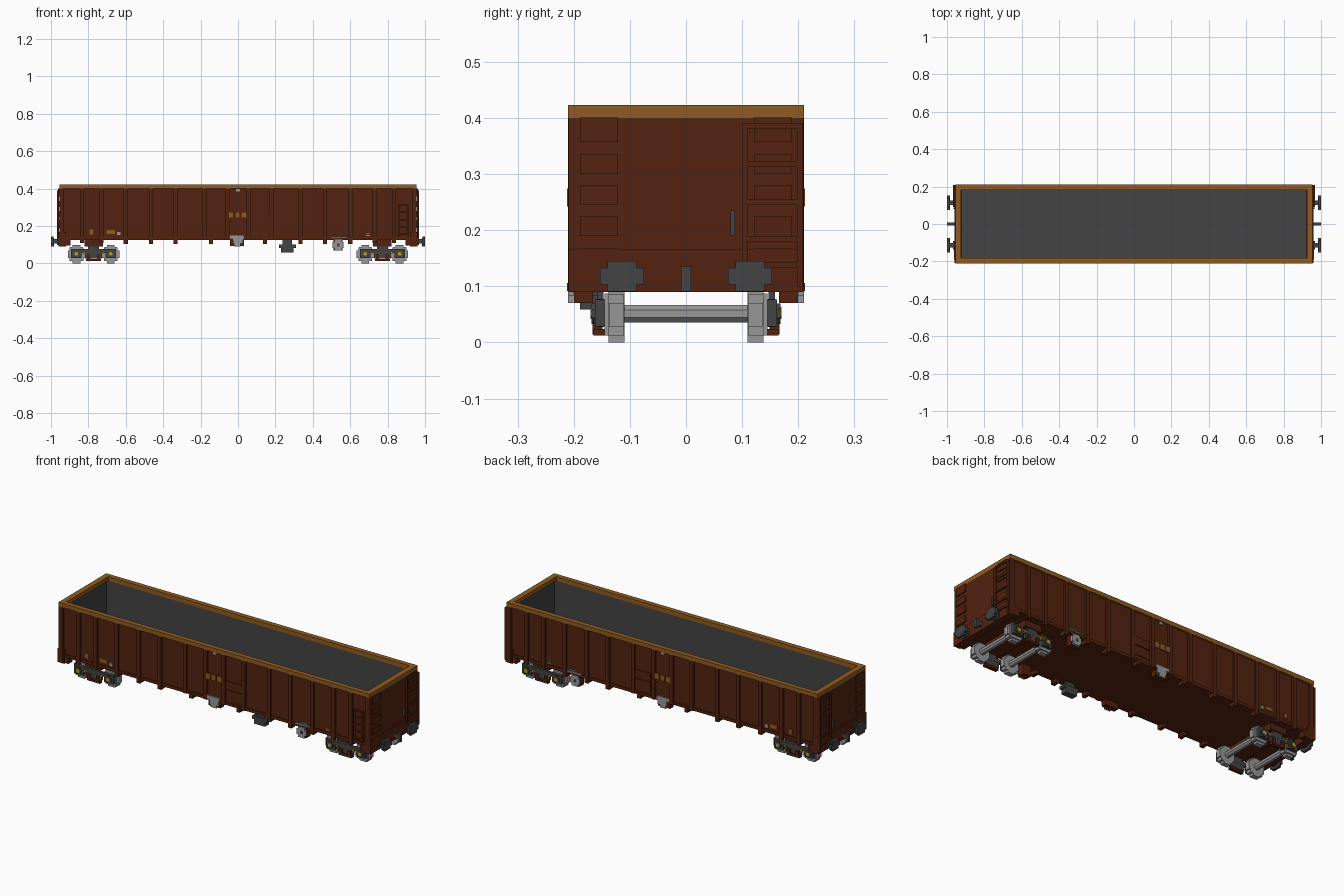
import bpy, bmesh, math
from mathutils import Matrix, Vector

if "Cube" in bpy.data.objects:
    bpy.data.objects.remove(bpy.data.objects["Cube"])


def material(name, rgb):
    m = bpy.data.materials.new(name)
    m.use_nodes = True
    col = (*rgb, 1)
    m.diffuse_color = col
    m.node_tree.nodes["Principled BSDF"].inputs["Base Color"].default_value = col
    return m


BROWN = material("rust brown", (0.085, 0.016, 0.005))
TAN = material("tan brown", (0.28, 0.105, 0.016))
DARK = material("dark grey", (0.056, 0.056, 0.056))
GREY = material("light grey", (0.31, 0.31, 0.31))
YELLOW = material("yellow", (0.58, 0.33, 0.006))


def finish(name, bm, *mats):
    bmesh.ops.recalc_face_normals(bm, faces=bm.faces)
    me = bpy.data.meshes.new(name)
    bm.to_mesh(me)
    bm.free()
    for m in mats:
        me.materials.append(m)
    ob = bpy.data.objects.new(name, me)
    bpy.context.collection.objects.link(ob)
    return ob


def boxes(name, mat, items, mx=False, my=False):
    """One object from (centre, size) boxes, optionally repeated in mirrored x and y."""
    bm = bmesh.new()
    for c, s in items:
        for sx in ((1, -1) if mx else (1,)):
            for sy in ((1, -1) if my else (1,)):
                loc = Matrix.Translation((c[0] * sx, c[1] * sy, c[2]))
                bmesh.ops.create_cube(bm, size=1, matrix=loc @ Matrix.Diagonal((*s, 1)))
    return finish(name, bm, mat)


def cylinder_y(name, mat, radius, length, places, sides=8):
    bm = bmesh.new()
    turn = Matrix.Rotation(math.pi / 2, 4, 'X') @ Matrix.Rotation(math.pi / sides, 4, 'Z')
    for p in places:
        bmesh.ops.create_cone(bm, cap_ends=True, segments=sides, radius1=radius, radius2=radius,
                              depth=length, matrix=Matrix.Translation(p) @ turn)
    return finish(name, bm, mat)


# Open wagon tub: outer shell brown, cavity dark
bm = bmesh.new()
bmesh.ops.create_cube(bm, size=1, matrix=Matrix.Translation((0, 0, 0.2625))
                      @ Matrix.Diagonal((1.9, 0.4, 0.275, 1)))
top = max(bm.faces, key=lambda f: f.calc_center_median().z)
bmesh.ops.inset_region(bm, faces=[top], thickness=0.018)
ext = bmesh.ops.extrude_face_region(bm, geom=[top])
for v in (g for g in ext["geom"] if isinstance(g, bmesh.types.BMVert)):
    v.co.z = 0.145
if top.is_valid:
    bmesh.ops.delete(bm, geom=[top], context='FACES_ONLY')
for f in bm.faces:
    if all(abs(v.co.x) < 0.94 and abs(v.co.y) < 0.19 for v in f.verts):
        f.material_index = 1
finish("wagon_tub", bm, BROWN, DARK)

# Top rim
boxes("top_rim_sides", TAN, [((0, 0.1965, 0.4115), (1.91, 0.027, 0.023))], my=True)
boxes("top_rim_ends", TAN, [((0.9395, 0, 0.4115), (0.031, 0.366, 0.023))], mx=True)

# Side ribs, some reaching below the sill
rib_x = [(0.055, .125), (0.18, .125), (0.335, .105), (0.465, .105), (0.6, .105),
         (0.73, .11), (0.835, .11), (0.94, .095)]
boxes("side_ribs", BROWN, [((x, 0.204, (0.4 + z) / 2), (0.022, 0.012, 0.4 - z)) for x, z in rib_x],
      mx=True, my=True)
boxes("sill_posts", BROWN, [((x, 0.19, 0.12), (0.02, 0.034, 0.03))
                            for x in (0.145, 0.335, 0.465, 0.6)], mx=True, my=True)
boxes("side_sill", BROWN, [((0, 0.2015, 0.133), (1.9, 0.007, 0.016))], my=True)
boxes("corner_skirts", BROWN, [((0.925, 0.19, 0.113), (0.06, 0.036, 0.035))], mx=True, my=True)

# Side door panel with raised frame
boxes("door_panel", BROWN, [((0.13, 0.2015, z), (0.115, 0.008, h))
                            for z, h in ((0.185, 0.05), (0.237, 0.045))], my=True)

# Ends: headstock, lower beam and pressed panels
boxes("headstock", BROWN, [((0.94, 0, 0.128), (0.04, 0.418, 0.076))], mx=True)
boxes("end_wall_plate", BROWN, [((0.952, 0, 0.28), (0.006, 0.418, 0.24))], mx=True)
boxes("end_panels", BROWN, [((0.957, 0.155, z), (0.01, 0.068, h)) for z, h in
                            ((.379, .044), (.318, .034), (.263, .034), (.207, .034), (.156, .022))],
      mx=True, my=True)

# End ladder and handles
boxes("end_ladder", BROWN,
      [((0.962, 0.105, 0.245), (0.01, 0.01, 0.29)), ((0.962, 0.203, 0.245), (0.01, 0.01, 0.29))]
      + [((0.964, 0.154, z), (0.008, 0.1, 0.01)) for z in (.385, .318, .25, .185, .138)], mx=True)
boxes("end_handle", DARK, [((0.96, 0.083, 0.213), (0.012, 0.008, 0.045))], mx=True)
boxes("side_ladder", BROWN, [((0.885, -0.206, z), (0.05, 0.008, 0.008))
                             for z in (.155, .195, .235, .275, .31)]
      + [((x, -0.206, 0.23), (0.008, 0.008, 0.17)) for x in (0.86, 0.91)])

# Buffers with stepped round heads, and couplers
boxes("buffer_heads", DARK, [((0.992, 0.114, 0.118), (0.014, 0.078, 0.03)),
                             ((0.992, 0.114, 0.118), (0.0138, 0.052, 0.055))], mx=True, my=True)
boxes("buffer_stems", DARK, [((0.972, 0.114, 0.118), (0.04, 0.025, 0.025)),
                             ((0.962, 0.114, 0.118), (0.01, 0.045, 0.04))], mx=True, my=True)
boxes("coupler", DARK, [((0.976, 0, 0.118), (0.036, 0.014, 0.02)),
                        ((0.992, 0, 0.113), (0.016, 0.018, 0.045))], mx=True)

# Running gear: two bogies, each with two wheelsets
BOGIE = 0.772
axle_x = [s * BOGIE + d for s in (1, -1) for d in (-0.092, 0.092)]
wheels = []
for x in axle_x:
    for w, h in ((0.092, 0.042), (0.074, 0.074), (0.042, 0.098)):
        wheels.append(((x, 0.124, 0.049), (w, 0.026 + h * 0.02, h)))
    wheels.append(((x, 0.141, 0.05), (0.066, 0.008, 0.075)))
boxes("wheels", GREY, wheels, my=True)
cylinder_y("axles", GREY, 0.0172, 0.23, [(x, 0, 0.051) for x in axle_x])
boxes("bogie_side_frames", DARK,
      [((BOGIE, 0.153, 0.066), (0.2, 0.014, 0.02)), ((BOGIE, 0.153, 0.052), (0.09, 0.013, 0.05)),
       ((BOGIE, 0.153, 0.083), (0.06, 0.012, 0.016))]
      + [((BOGIE + d, 0.153, 0.052), (0.056, 0.018, 0.048)) for d in (-0.092, 0.092)],
      mx=True, my=True)
cylinder_y("axle_box_rings", DARK, 0.02, 0.012,
           [(x, s * 0.162, 0.051) for x in axle_x for s in (1, -1)])
cylinder_y("axle_caps", YELLOW, 0.0105, 0.016,
           [(x, s * 0.162, 0.051) for x in axle_x for s in (1, -1)])
boxes("bogie_springs", BROWN, [((BOGIE + d, 0.158, 0.032), (0.018, 0.018, 0.036))
                               for d in (-0.026, 0.026)]
      + [((BOGIE, 0.155, 0.018), (0.08, 0.02, 0.012))], mx=True, my=True)
boxes("spring_pins", YELLOW, [((BOGIE + d, 0.163, 0.058), (0.012, 0.014, 0.01))
                              for d in (-0.05, 0.05)], mx=True, my=True)
boxes("bogie_bolster", BROWN, [((BOGIE, 0, 0.108), (0.1, 0.33, 0.036))], mx=True)

# Brake gear below the sill
boxes("brake_bracket", BROWN, [((-0.005, 0.185, 0.112), (0.075, 0.03, 0.036))], my=True)
boxes("brake_lever_plate", GREY, [((-0.012, 0.206, 0.143), (0.09, 0.007, 0.018)),
                                  ((0.0, 0.206, 0.122), (0.055, 0.007, 0.03)),
                                  ((-0.004, 0.206, 0.1), (0.036, 0.007, 0.016))], my=True)
boxes("valve_mount", BROWN, [((0.535, 0.183, 0.098), (0.05, 0.034, 0.056))], my=True)
boxes("valve_wheel", GREY, [((0.535, 0.205, 0.099), (0.058, 0.01, 0.03)),
                            ((0.535, 0.205, 0.099), (0.04, 0.0098, 0.058))], my=True)
boxes("valve_hub", DARK, [((0.535, 0.209, 0.099), (0.014, 0.006, 0.014))], my=True)
boxes("valve_rod", GREY, [((0.54, 0.207, 0.142), (0.085, 0.006, 0.006)),
                          ((0.55, 0.207, 0.152), (0.045, 0.006, 0.005))], my=True)
boxes("equipment_box", DARK, [((0.264, -0.172, 0.092), (0.09, 0.034, 0.018)),
                              ((0.264, -0.172, 0.072), (0.068, 0.034, 0.026)),
                              ((0.264, -0.172, 0.112), (0.05, 0.02, 0.03))])

# Painted plates on the sides
boxes("centre_markings", TAN, [((x, 0.2085, 0.258), (0.026, 0.007, 0.032))
                               for x in (-0.036, -0.003, 0.03)], my=True)
boxes("side_markings", TAN, [((-0.785, 0.202, 0.168), (0.02, 0.006, 0.026)),
                             ((-0.68, 0.202, 0.168), (0.045, 0.006, 0.02)),
                             ((0.695, 0.202, 0.16), (0.02, 0.006, 0.006))], my=True)
boxes("small_markings", GREY, [((-0.637, 0.202, 0.16), (0.018, 0.006, 0.018)),
                               ((0.695, 0.202, 0.15), (0.02, 0.006, 0.005)),
                               ((0, 0.202, 0.391), (0.022, 0.008, 0.014))], my=True)
